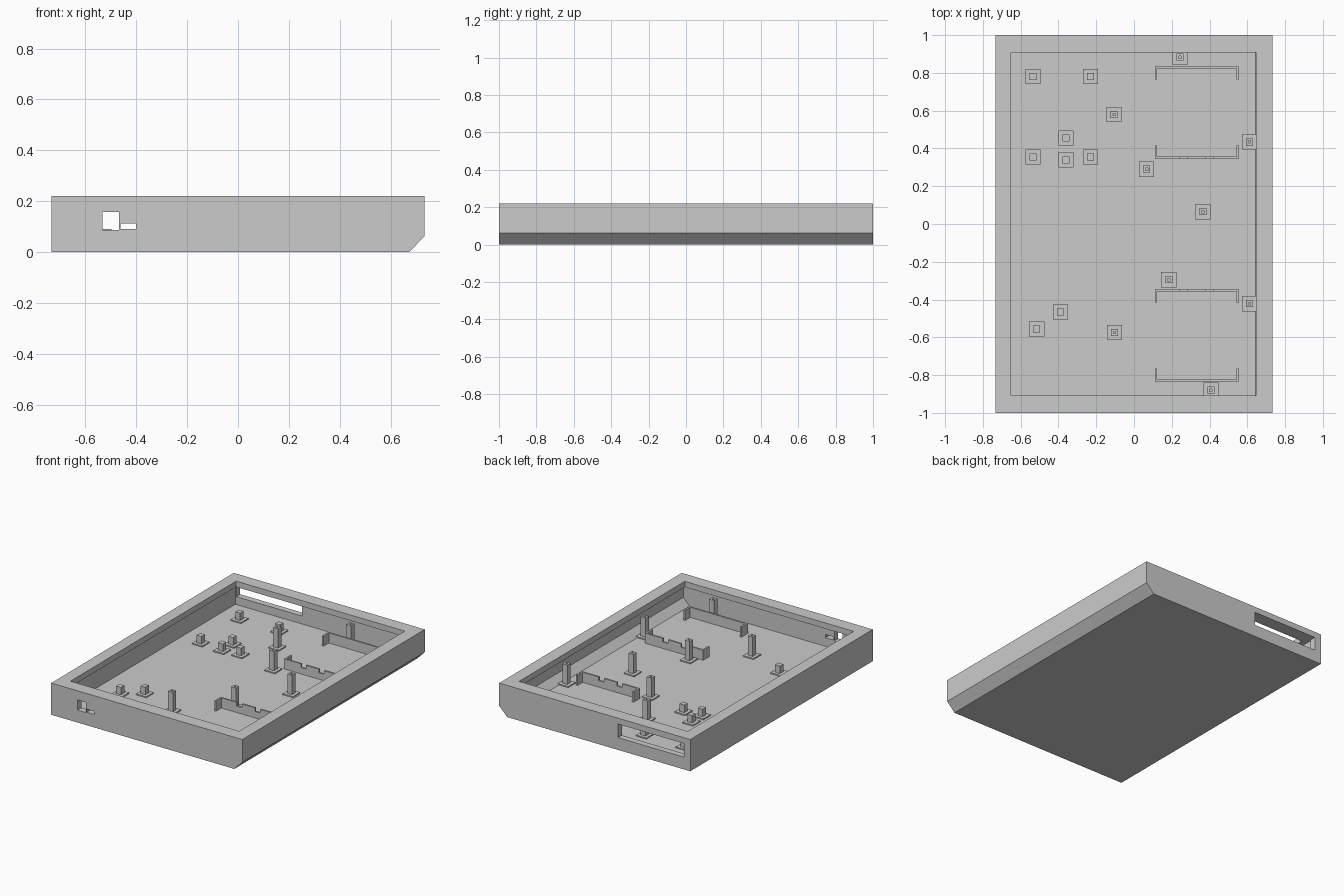
import bpy, bmesh

if "Cube" in bpy.data.objects:
    bpy.data.objects.remove(bpy.data.objects["Cube"])

FLOOR = 0.03      # inside floor height
TALL, SHORT = 0.172, 0.09


def finish(name, bm):
    bmesh.ops.recalc_face_normals(bm, faces=bm.faces)
    me = bpy.data.meshes.new(name)
    bm.to_mesh(me)
    bm.free()
    ob = bpy.data.objects.new(name, me)
    bpy.context.collection.objects.link(ob)
    return ob


def prism(name, pts, axis, a, b):
    """Extrude a 2D profile: axis 'y' takes (x, z) points, 'z' takes (x, y)."""
    bm = bmesh.new()
    put = (lambda p, t: (p[0], t, p[1])) if axis == 'y' else (lambda p, t: (p[0], p[1], t))
    lo = [bm.verts.new(put(p, a)) for p in pts]
    hi = [bm.verts.new(put(p, b)) for p in pts]
    bm.faces.new(lo)
    bm.faces.new(hi)
    n = len(pts)
    for i in range(n):
        j = (i + 1) % n
        bm.faces.new((lo[i], lo[j], hi[j], hi[i]))
    return finish(name, bm)


def box(name, x0, x1, y0, y1, z0, z1):
    return prism(name, [(x0, y0), (x1, y0), (x1, y1), (x0, y1)], 'z', z0, z1)


def cut(target, cutter):
    cutter.hide_render = True
    m = target.modifiers.new("cut", 'BOOLEAN')
    m.operation, m.solver, m.object = 'DIFFERENCE', 'EXACT', cutter
    bpy.context.view_layer.objects.active = target
    bpy.ops.object.modifier_apply(modifier=m.name)
    bpy.data.objects.remove(cutter)


# Tray shell with one chamfered long edge
shell = prism("tray_shell", [(-.733, 0), (.672, 0), (.733, .062), (.733, .22), (-.733, .22)],
              'y', -1, 1)
# Cavity under the overhanging rim, following the chamfer
cut(shell, prism("cavity_cutter", [(-.691, FLOOR), (.643, FLOOR), (.691, .078),
                                   (.691, .18), (-.691, .18)], 'y', -.957, .957))
# Rim opening
cut(shell, box("rim_cutter", -.65, .645, -.908, .908, .15, .3))
# Front port holes and long back slot
cut(shell, box("large_port_cutter", -.532, -.468, -1.1, -.93, .086, .157))
cut(shell, box("small_port_cutter", -.461, -.40, -1.1, -.93, .09, .112))
cut(shell, box("back_slot_cutter", -.683, -.178, .93, 1.1, .085, .1795))


# Square standoffs on thin pads; tall ones have a screw hole
def standoff(name, x, y, top, hole):
    bm = bmesh.new()
    h = .0185

    def ring(r, z):
        return [bm.verts.new((x + sx * r, y + sy * r, z))
                for sx, sy in ((-1, -1), (1, -1), (1, 1), (-1, 1))]
    rings = [ring(.04, FLOOR - .005), ring(.04, FLOOR + .008), ring(h, FLOOR + .008), ring(h, top)]
    if hole:
        rings += [ring(.006, top), ring(.006, top - .05)]
    for a, b in zip(rings, rings[1:]):
        for i in range(4):
            j = (i + 1) % 4
            bm.faces.new((a[i], a[j], b[j], b[i]))
    bm.faces.new(rings[0])
    bm.faces.new(rings[-1])
    finish(name, bm)


short_spots = [(-.535, .78), (-.23, .78), (-.36, .455), (-.535, .355), (-.36, .34),
               (-.23, .355), (-.515, -.555), (-.39, -.465)]
tall_spots = [(-.105, .58), (-.103, -.575), (.243, .883), (.407, -.88), (.612, .435),
              (.067, .29), (.364, .065), (.184, -.295), (.612, -.422)]
for i, (x, y) in enumerate(short_spots):
    standoff(f"short_standoff_{i + 1}", x, y, SHORT, False)
for i, (x, y) in enumerate(tall_spots):
    standoff(f"tall_standoff_{i + 1}", x, y, TALL, True)


# C-shaped brackets: wall on the outside at y, arms reaching by d
def bracket(name, y, d, notched):
    t = .012 if d > 0 else -.012
    pts = [(.11, y), (.555, y), (.555, y + d), (.543, y + d), (.543, y + t),
           (.122, y + t), (.122, y + d), (.11, y + d)]
    ob = prism(name, pts, 'z', FLOOR - .005, .1)
    if notched:
        for x0, x1 in ((.24, .28), (.38, .42)):
            cut(ob, box("notch_cutter", x0, x1, y - .03, y + .03, .075, .2))


for side, label in ((1, "rear"), (-1, "front")):
    bracket(f"{label}_outer_bracket", side * .834, -side * .07, False)
    bracket(f"{label}_inner_bracket", side * .345, side * .07, True)
